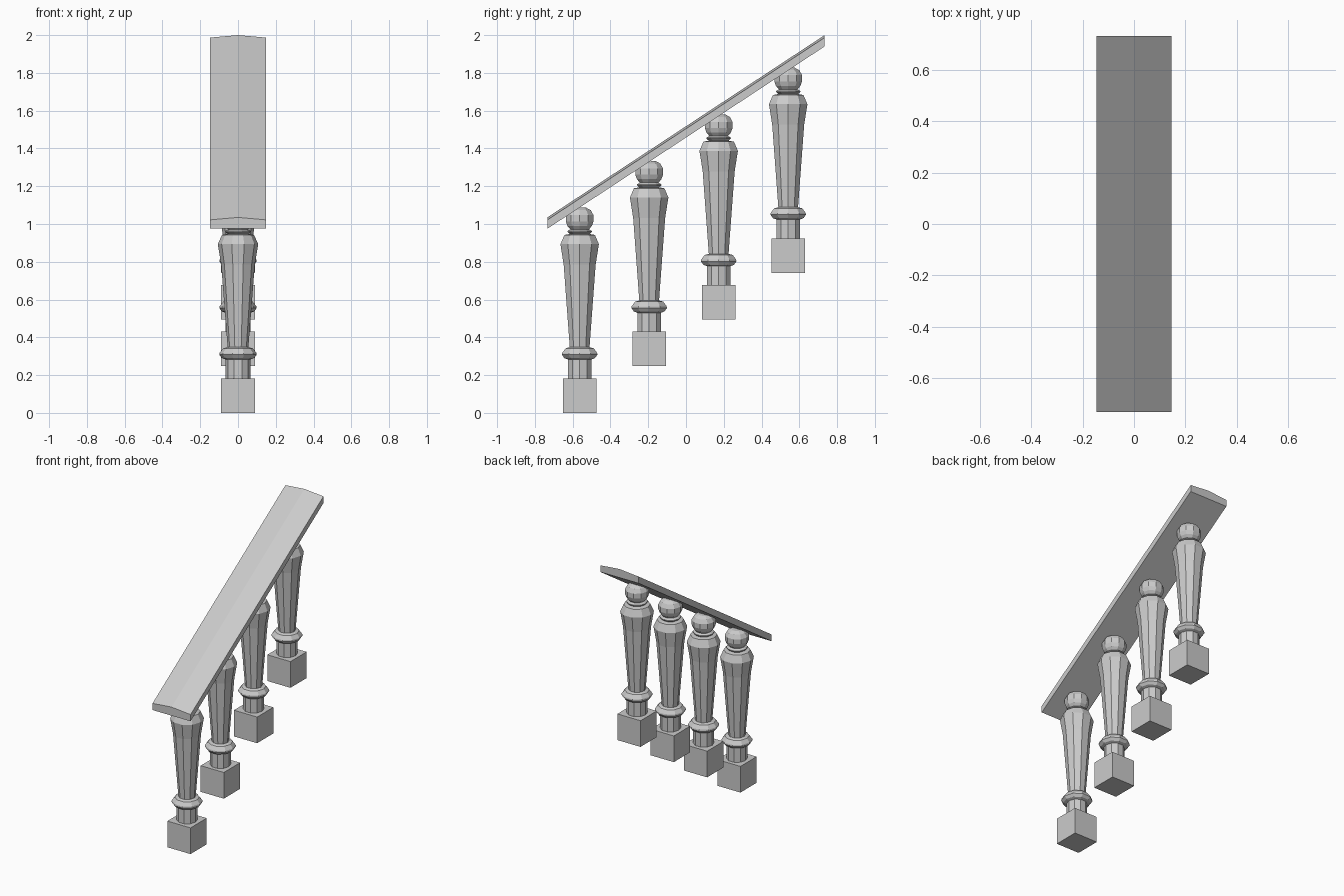
import bpy, bmesh, math

if "Cube" in bpy.data.objects:
    bpy.data.objects.remove(bpy.data.objects["Cube"])

SIDES = 10
STEP_Y, STEP_Z = 0.368, 0.247


def finish(name, bm):
    bmesh.ops.recalc_face_normals(bm, faces=bm.faces)
    me = bpy.data.meshes.new(name)
    bm.to_mesh(me)
    bm.free()
    ob = bpy.data.objects.new(name, me)
    bpy.context.collection.objects.link(ob)
    return ob


def lathe(name, profile, y, z):
    # rings of (radius, height) bridged into a capped turned solid
    bm = bmesh.new()
    rings = [[bm.verts.new((r * math.cos(2 * math.pi * i / SIDES),
                            y + r * math.sin(2 * math.pi * i / SIDES), z + h))
              for i in range(SIDES)] for r, h in profile]
    for a, b in zip(rings, rings[1:]):
        for i in range(SIDES):
            j = (i + 1) % SIDES
            bm.faces.new((a[i], a[j], b[j], b[i]))
    bm.faces.new(rings[0])
    bm.faces.new(rings[-1])
    return finish(name, bm)


def block(name, y, z, width, height):
    bm = bmesh.new()
    bmesh.ops.create_cube(bm, size=1)
    for v in bm.verts:
        v.co = (v.co.x * width, y + v.co.y * width, z + (v.co.z + 0.5) * height)
    return finish(name, bm)


# turned profile: foot, ring, flaring shaft, shoulder, collar, ball
PROFILE = [(0.066, 0.18), (0.066, 0.283), (0.085, 0.29), (0.099, 0.308),
           (0.097, 0.318), (0.078, 0.342), (0.055, 0.348), (0.089, 0.785),
           (0.107, 0.893), (0.085, 0.942), (0.055, 0.947), (0.068, 0.958),
           (0.068, 0.963), (0.052, 0.972), (0.068, 0.99), (0.077, 1.014),
           (0.077, 1.047), (0.062, 1.073), (0.035, 1.087)]

for n in range(4):
    y, z = -0.563 + n * STEP_Y, n * STEP_Z
    block("baluster_base", y, z, 0.179, 0.183)
    lathe("baluster", PROFILE, y, z)

# sloping handrail with a slightly peaked top
bm = bmesh.new()
section = [(-0.147, 0.975), (0.147, 0.975), (0.147, 1.022), (0, 1.035), (-0.147, 1.022)]
face = bm.faces.new([bm.verts.new((x, -0.734, z)) for x, z in section])
ext = bmesh.ops.extrude_face_region(bm, geom=[face])
for v in ext["geom"]:
    if isinstance(v, bmesh.types.BMVert):
        v.co.y += 1.468
        v.co.z += 0.965
finish("handrail", bm)
